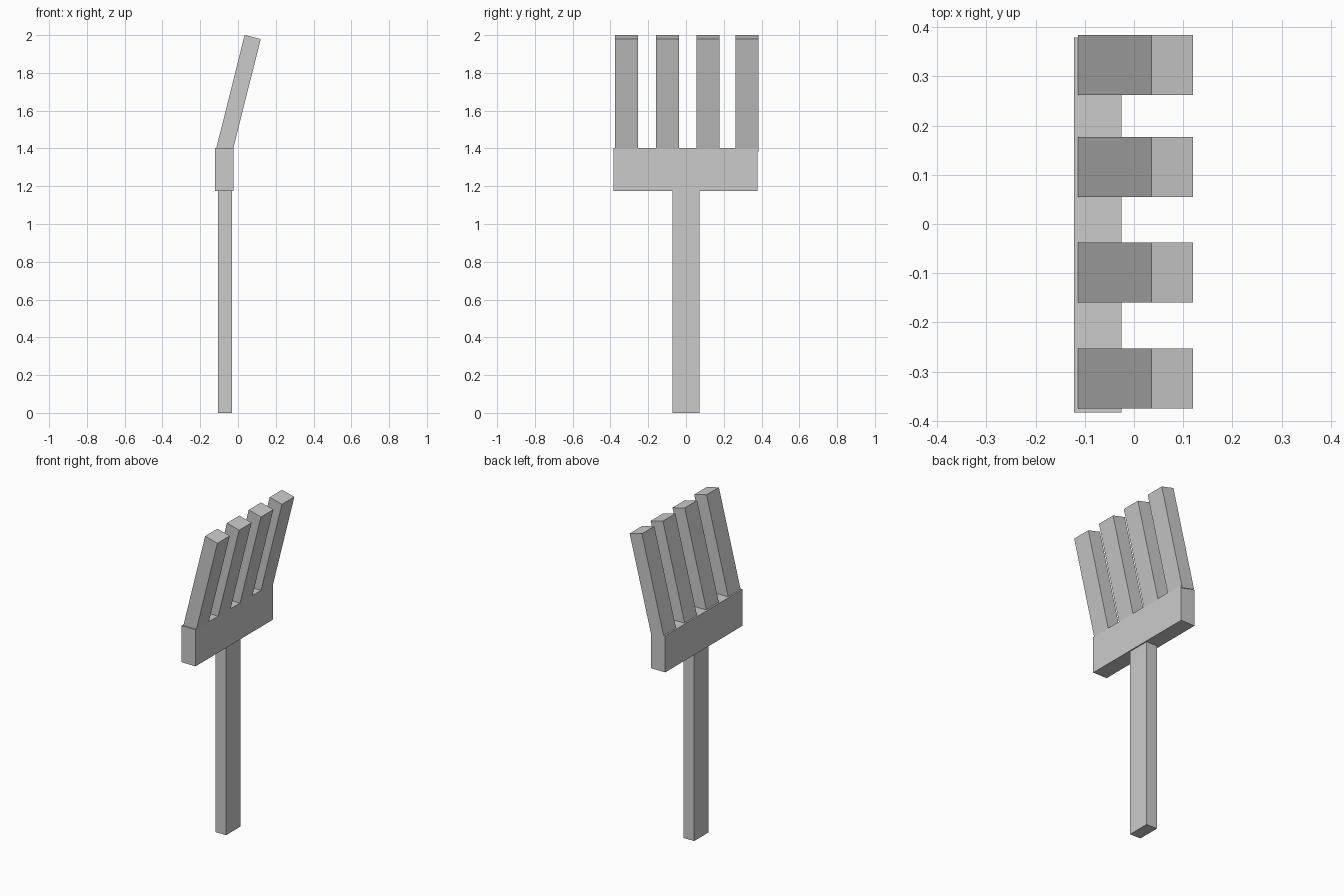
import bpy, math

if "Cube" in bpy.data.objects:
    bpy.data.objects.remove(bpy.data.objects["Cube"])


def box(name, center, size, tilt=0.0):
    """Box with the given centre and size, tilted about the y axis."""
    bpy.ops.mesh.primitive_cube_add(size=1, location=center, rotation=(0, tilt, 0))
    obj = bpy.context.object
    obj.name = name
    obj.scale = size
    return obj


# Straight handle standing on the ground
box("handle", (-0.069, 0, 0.588), (0.074, 0.143, 1.176))

# Cross bar that carries the tines
box("cross_bar", (-0.0735, -0.002, 1.289), (0.097, 0.762, 0.228))

# Four tines leaning towards +x
for i, y in enumerate((-0.314, -0.099, 0.116, 0.323)):
    box(f"tine_{i + 1}", (0.003, y, 1.692), (0.0876, 0.122, 0.614), math.radians(14.1))
